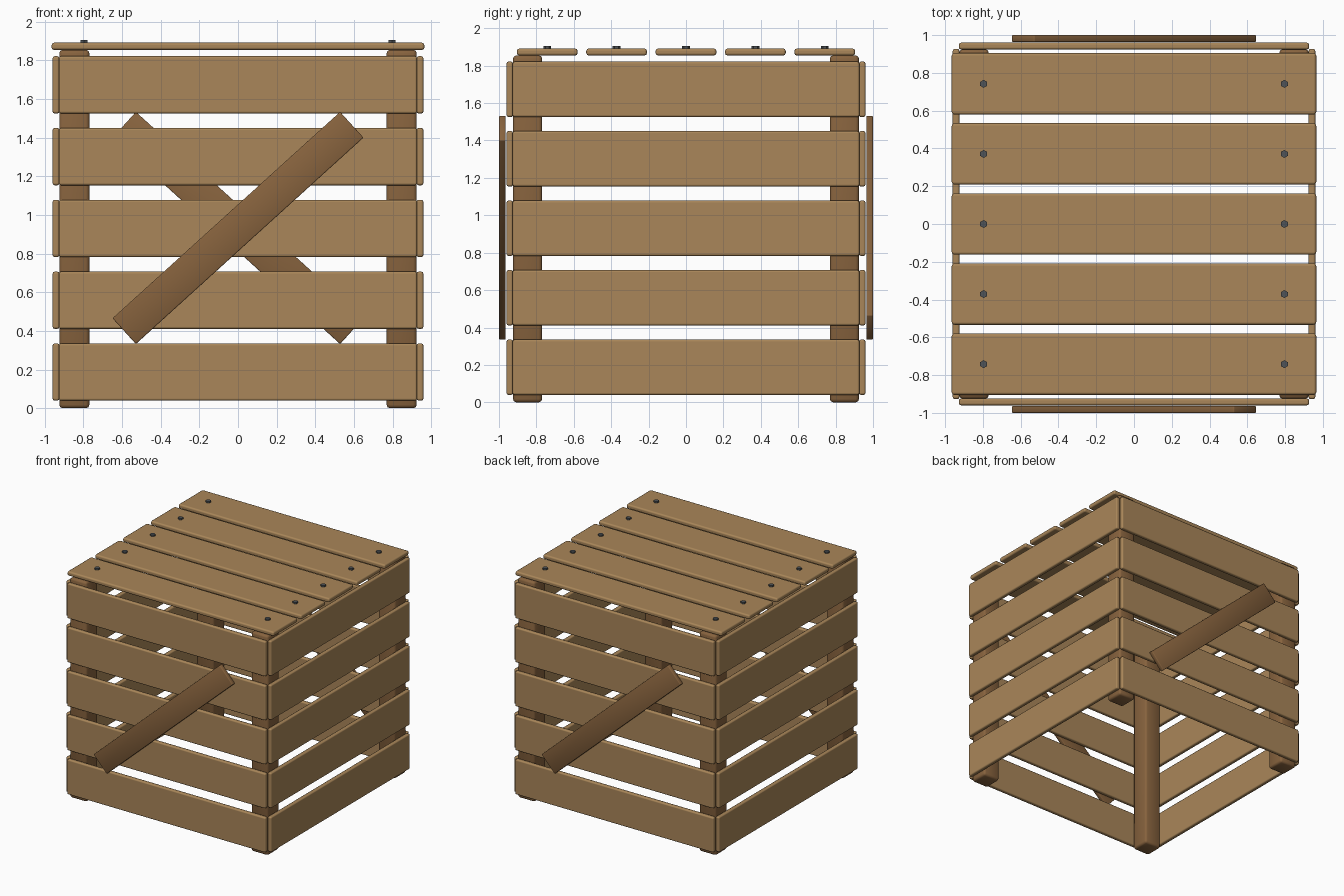
import bpy, bmesh, math
from mathutils import Matrix, Vector

old = bpy.data.objects.get("Cube")
if old:
    bpy.data.objects.remove(old, do_unlink=True)


def material(name, rgb):
    m = bpy.data.materials.new(name)
    m.use_nodes = True
    m.diffuse_color = (*rgb, 1)
    m.node_tree.nodes["Principled BSDF"].inputs["Base Color"].default_value = (*rgb, 1)
    return m


LIGHT = material("light_wood", (0.40, 0.24, 0.10))
DARK = material("dark_wood", (0.245, 0.125, 0.048))
METAL = material("dark_metal", (0.08, 0.088, 0.095))


def add_object(name, bm, mat, matrix):
    mesh = bpy.data.meshes.new(name)
    bm.to_mesh(mesh)
    bm.free()
    mesh.materials.append(mat)
    obj = bpy.data.objects.new(name, mesh)
    obj.matrix_world = matrix
    bpy.context.collection.objects.link(obj)
    return obj


def plank(name, size, matrix, mat, bevel, harden=True):
    """Box with softly rounded edges."""
    bm = bmesh.new()
    bmesh.ops.create_cube(bm, size=1)
    bmesh.ops.scale(bm, vec=Vector(size), verts=bm.verts)
    for f in bm.faces:
        f.smooth = True
    obj = add_object(name, bm, mat, matrix)
    mod = obj.modifiers.new("rounded_edges", 'BEVEL')
    mod.width = bevel
    mod.segments = 2
    mod.harden_normals = harden
    return obj


# Corner posts
POST_H = 1.855
for sx, side in ((-1, "right"), (1, "left")):
    for sy, end in ((-1, "front"), (1, "back")):
        at = Matrix.Translation((sx * 0.847, sy * 0.847, POST_H / 2))
        plank(f"{end}_{side}_post", (0.156, 0.156, POST_H), at, DARK, 0.018, False)

# Five slats on each of the four walls
for k, wall in enumerate(("front", "left", "back", "right")):
    turn = Matrix.Rotation(k * math.pi / 2, 4, 'Z')
    for i in range(5):
        at = turn @ Matrix.Translation((0, -0.942, 0.1875 + i * 0.3715))
        plank(f"{wall}_slat_{i + 1}", (1.855, 0.036, 0.297), at, LIGHT, 0.012)

# Diagonal braces on the front and back
for k, wall in enumerate(("front", "back")):
    at = (Matrix.Rotation(k * math.pi, 4, 'Z')
          @ Matrix.Translation((0, -0.982, 0.933))
          @ Matrix.Rotation(math.radians(-42.2), 4, 'Y'))
    plank(f"{wall}_brace", (1.59, 0.036, 0.18), at, DARK, 0.006, False)

# Lid boards, each with a six-sided nail head near both ends
for i in range(5):
    y = (i - 2) * 0.371
    plank(f"lid_board_{i + 1}", (1.93, 0.325, 0.038),
          Matrix.Translation((0, y, 1.873)), LIGHT, 0.014)
    for sx, side in ((-1, "right"), (1, "left")):
        bm = bmesh.new()
        bmesh.ops.create_cone(bm, cap_ends=True, segments=6,
                              radius1=0.021, radius2=0.021, depth=0.03)
        add_object(f"lid_nail_{side}_{i + 1}", bm, METAL,
                   Matrix.Translation((sx * 0.796, y, 1.89)))
